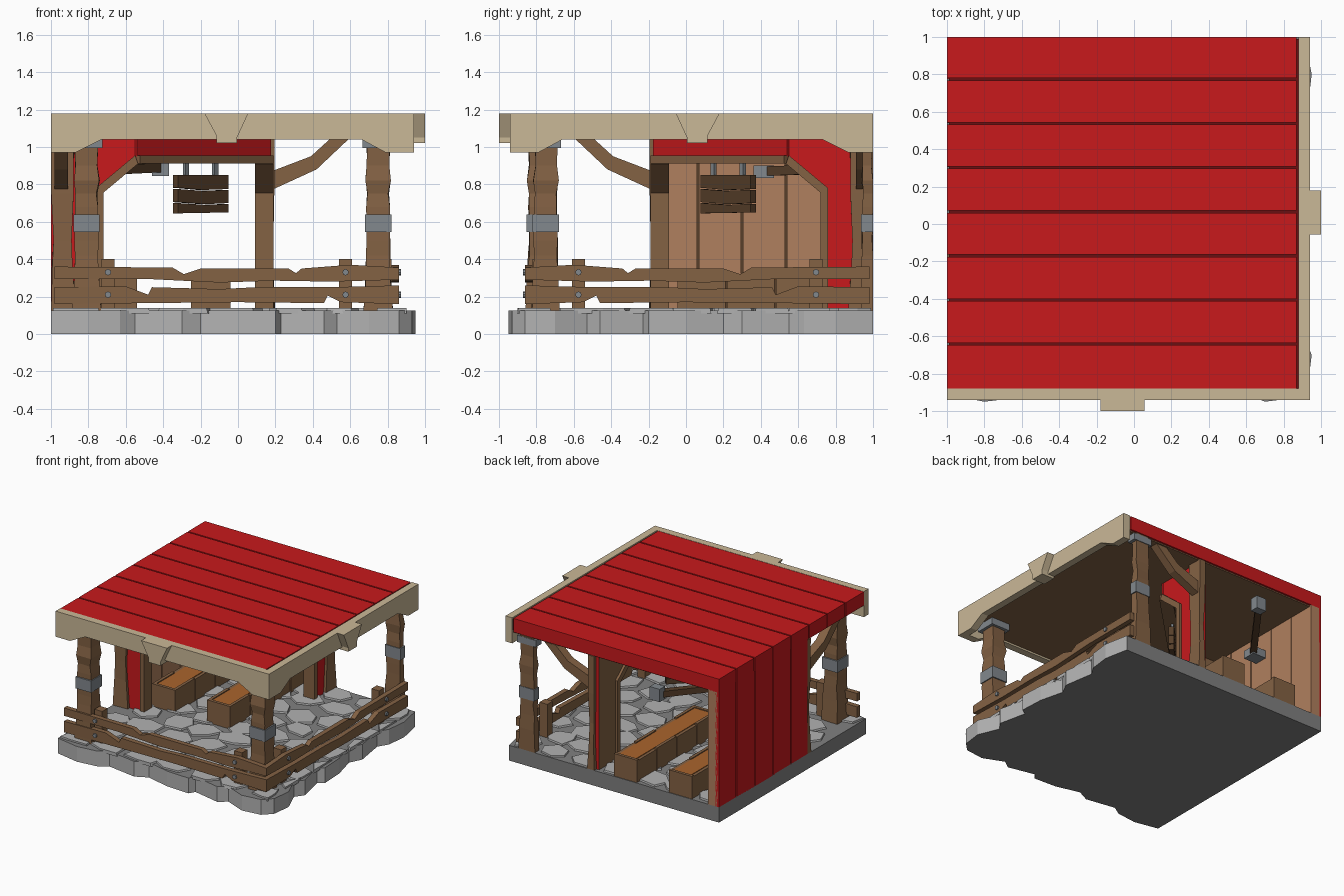
import bpy, bmesh, math, random
from mathutils import Matrix, Vector

if "Cube" in bpy.data.objects:
    bpy.data.objects.remove(bpy.data.objects["Cube"])

random.seed(4)
SWAP = Matrix(((0, -1, 0, 0), (-1, 0, 0, 0), (0, 0, 1, 0), (0, 0, 0, 1)))  # front side <-> right side


def material(name, hexcode):
    m = bpy.data.materials.new(name)
    c = [int(hexcode[i:i + 2], 16) / 255 for i in (0, 2, 4)]
    m.diffuse_color = [((v + 0.055) / 1.055) ** 2.4 if v > 0.04 else v / 12.92 for v in c] + [1]
    m.use_nodes = True
    m.node_tree.nodes["Principled BSDF"].inputs["Base Color"].default_value = m.diffuse_color
    return m


RED = material("red paint", "C8191C")
DARKRED = material("dark red groove", "6A1012")
BEIGE = material("pale timber", "CAB897")
WOOD = material("brown wood", "846244")
DARKWOOD = material("dark wood", "573F2A")
PLANK = material("light planks", "B0805E")
ORANGE = material("orange wood", "AA642C")
STONE = material("light stone", "B2B2B2")
DARKSTONE = material("dark stone", "808080")
IRON = material("iron", "82888D")


def finish(name, bm, mats, rule=None, both=False):
    """Make the object; rule picks a material from a face normal; both adds a mirrored twin."""
    bmesh.ops.recalc_face_normals(bm, faces=bm.faces)
    bm.normal_update()
    if rule:
        for f in bm.faces:
            f.material_index = rule(f.normal)
    for twin in range(2 if both else 1):
        if twin:
            bmesh.ops.transform(bm, matrix=SWAP, verts=bm.verts)
            bmesh.ops.reverse_faces(bm, faces=bm.faces)
        me = bpy.data.meshes.new(name)
        bm.to_mesh(me)
        for m in mats:
            me.materials.append(m)
        o = bpy.data.objects.new(("right_" if twin else "front_" if both else "") + name, me)
        bpy.context.collection.objects.link(o)
    bm.free()
    return o


def prism(name, pts, axis, lo, hi, mats, rule=None, both=False):
    """Extrude a 2D outline along an axis."""
    bm = bmesh.new()
    put = {'x': lambda a, b: (lo, a, b), 'y': lambda a, b: (a, lo, b), 'z': lambda a, b: (a, b, lo)}[axis]
    f = bm.faces.new([bm.verts.new(put(*p)) for p in pts])
    r = bmesh.ops.extrude_face_region(bm, geom=[f])
    d = Vector([hi - lo if axis == k else 0 for k in 'xyz'])
    bmesh.ops.translate(bm, vec=d, verts=[v for v in r['geom'] if isinstance(v, bmesh.types.BMVert)])
    return finish(name, bm, mats, rule, both)


def box(name, x0, x1, y0, y1, z0, z1, mat, both=False):
    return prism(name, [(x0, y0), (x1, y0), (x1, y1), (x0, y1)], 'z', z0, z1, [mat], None, both)


def beam(name, a, b, w, h, mat):
    """Box between two points."""
    a, b = Vector(a), Vector(b)
    d = b - a
    bm = bmesh.new()
    bmesh.ops.create_cube(bm, size=1)
    m = Matrix.Translation((a + b) / 2) @ d.to_track_quat('X', 'Z').to_matrix().to_4x4()
    bmesh.ops.transform(bm, matrix=m @ Matrix.Diagonal((d.length, w, h, 1)), verts=bm.verts)
    finish(name, bm, [mat])


def post(name, cx, cy, hx, hy, rows, jit=0.005, both=False):
    """Rough-hewn post: stacked rectangles (z, scale)."""
    bm = bmesh.new()
    rings = []
    for z, s in rows:
        rings.append([bm.verts.new((max(cx + sx * hx * s + random.uniform(-jit, jit), -1),
                                    min(cy + sy * hy * s + random.uniform(-jit, jit), 1), z))
                      for sx, sy in ((-1, -1), (1, -1), (1, 1), (-1, 1))])
    bm.faces.new(rings[0])
    bm.faces.new(rings[-1])
    for p, q in zip(rings, rings[1:]):
        for i in range(4):
            bm.faces.new((p[i], p[(i + 1) % 4], q[(i + 1) % 4], q[i]))
    finish(name, bm, [WOOD], None, both)


# stone base with a broken front and right edge
edge = [(-1, -.91), (-.8, -.95), (-.63, -.93), (-.55, -.88), (-.3, -.92), (-.2, -.87), (0, -.92), (.2, -.93),
        (.23, -.88), (.46, -.93), (.53, -.88), (.7, -.95), (.86, -.93)]
outline = edge + [(-y, -x) for x, y in reversed(edge)] + [(-1, 1)]
prism("stone_base", outline, 'z', 0, .125, [DARKSTONE, STONE],
      lambda n: 1 if abs(n.z) < .5 and (n.x > .3 or n.y < -.3) and n.x < .999 and n.y > -.999 else 0)

# flagstones
bm = bmesh.new()
for r in range(9):
    for c in range(7):
        x = -.85 + c * .28 + (r % 2) * .13 + random.uniform(-.03, .03)
        y = -.82 + r * .213 + random.uniform(-.03, .03)
        a0, rings = random.random(), ([], [])
        rad = [random.uniform(.1, .16) for _ in range(6)]
        for k in range(6):
            a = a0 + k * math.pi / 3
            for ring, z, s in ((rings[0], .11, 1), (rings[1], .138, .93)):
                px = x + math.cos(a) * rad[k] * s * 1.1
                py = y + math.sin(a) * rad[k] * s * .88
                ring.append(bm.verts.new((max(-.99, min(.9, px)), max(-.9, min(.99, py)), z)))
        bm.faces.new(rings[1])
        for k in range(6):
            j = (k + 1) % 6
            bm.faces.new((rings[0][k], rings[0][j], rings[1][j], rings[1][k]))
finish("flagstones", bm, [STONE])

# roof: boards over a dark deck
box("roof_deck", -.99, .88, -.88, .99, 1.075, 1.165, DARKRED)
box("roof_ceiling", -.985, .88, -.88, .985, 1.055, 1.08, WOOD)
cuts = [1, .774, .538, .302, .066, -.17, -.406, -.642, -.88]
for i, (b, a) in enumerate(zip(cuts, cuts[1:])):
    box("roof_board_%d" % i, -1, .87, a + (.006 if i < 7 else 0), b - (.006 if i else 0), 1.065, 1.178, RED)

# pale fascia with keystones, front and right
prism("fascia", [(-1, 1.18), (-1, .97), (-.87, .97), (-.73, 1.04), (.66, 1.04), (.79, .97), (.94, .97), (.94, 1.18)],
      'y', -.94, -.88, [BEIGE], None, True)
prism("keystone", [(-.18, 1.18), (-.115, 1.06), (-.115, 1.02), (-.005, 1.02), (-.005, 1.05), (.055, 1.18)],
      'y', -1, -.885, [BEIGE], None, True)

# porch posts with iron bands
rows = [(.12, 1.1), (.3, 1), (.42, .9), (.5, .92), (.68, .88), (.75, .82), (.82, .98), (.9, .86), (1.06, .92)]
for n, x, y, hy in (("corner", .75, -.75, .068), ("left", -.81, -.78, .068), ("back", .75, .97, .03)):
    post(n + "_post", x, y, .068, hy, rows)
    box(n + "_band", x - .07, x + .07, y - hy - .004, min(y + hy + .004, 1), .545, .64, IRON)
    box(n + "_cap", x - .085, x + .085, y - hy - .015, min(y + hy + .015, 1), .995, 1.05, IRON)

# broken rails, rail posts and bolts
upper = [(-.98, .36), (-.35, .355), (-.29, .32), (-.2, .35), (.27, .35), (.31, .325), (.34, .35), (.6, .37),
         (.86, .355), (.86, .29), (.5, .28), (.2, .285), (-.1, .275), (-.5, .295), (-.98, .295)]
lower = [(-.98, .25), (-.6, .255), (-.48, .21), (-.46, .25), (-.1, .24), (.1, .25), (.5, .25), (.86, .26),
         (.86, .16), (.55, .17), (.48, .205), (.46, .165), (0, .17), (-.5, .165), (-.98, .16)]
prism("upper_rail", upper, 'y', -.86, -.82, [WOOD], None, True)
prism("lower_rail", lower, 'y', -.86, -.82, [WOOD], None, True)
for x in (-.695, .575):
    box("rail_post", x - .035, x + .035, -.82, -.75, .12, .4, WOOD, True)
    for z in (.21, .33):
        prism("bolt", [(x + .017 * math.cos(k * math.pi / 4), z + .017 * math.sin(k * math.pi / 4)) for k in range(8)],
              'y', -.872, -.85, [IRON], None, True)

# two red wing walls with a framed half arch
prism("wing_wall", [(-.97, .12), (-.75, .12), (-.75, .77), (-.55, .945), (-.55, 1.06), (-.97, 1.06)],
      'y', -.17, -.11, [RED, WOOD], lambda n: 1 if n.y > .5 else 0, True)
prism("wing_frame", [(-.76, .12), (-.76, .78), (-.55, .955), (-.535, .91), (-.72, .755), (-.72, .12)],
      'y', -.19, -.09, [WOOD], None, True)
post("wing_end_post", -.94, -.165, .058, .026,
     [(.12, 1.2), (.35, .95), (.5, .85), (.75, 1), (1.06, 1.1)], .004, True)

# header cutting diagonally across the open corner between the wings
beam("diagonal_header", (-.56, -.155, .933), (.155, .56, .933), .1, .045, WOOD)
beam("diagonal_header_panel", (-.56, -.155, 1.005), (.155, .56, 1.005), .06, .11, RED)

# solid left wall: red boards outside, planks inside
box("left_wall_core", -.985, -.91, -.1, .99, .1, 1.07, DARKWOOD)
box("left_wall_groove", -.988, -.98, -.14, .99, .1, 1.07, DARKRED)
box("left_wall_end", -.985, -.9, .985, 1, .12, 1.07, PLANK)
walls = [1, .77, .535, .3, .065, -.155]
for i, (b, a) in enumerate(zip(walls, walls[1:])):
    box("outer_board_%d" % i, -1, -.97, a + .006, b - (.006 if i else 0), .12, 1.07, RED)
    box("inner_plank_%d" % i, -.93, -.9, a + .005, b - .005, .12, 1.06, PLANK)

# braces from the wing ends to the fascia at both outer ends
brace = [(.18, .77), (.42, .88), (.6, 1.05), (.5, 1.05), (.39, .95), (.18, .87)]
prism("back_brace", brace, 'y', .91, .98, [WOOD])
prism("left_brace", [(-a, b) for a, b in brace], 'x', -.98, -.91, [WOOD])

# hanging sign of cracked boards on iron straps, under the diagonal header
turn = Matrix.Translation((-.2, .225, 0)) @ Matrix.Rotation(math.pi / 4, 4, 'Z')
sign = [[(-.19, .7), (-.19, .645), (.19, .65), (.19, .695), (.02, .69)],
        [(-.19, .775), (-.19, .705), (.02, .694), (.19, .70), (.19, .77), (0, .765)],
        [(-.19, .85), (-.19, .782), (0, .77), (.19, .775), (.19, .85)]]
for p in sign:
    prism("sign_board", p, 'y', -.02, .02, [DARKWOOD]).matrix_world = turn
for x in (-.11, .11):
    box("sign_strap", x - .014, x + .014, -.01, .01, .84, .92, IRON).matrix_world = turn

# iron-ended lamp beam crossing the back corner
beam("lamp_beam", (-.42, .96, .89), (-.82, .42, .87), .05, .05, DARKWOOD)
box("lamp_beam_back_iron", -.46, -.37, .93, 1, .845, .95, IRON)
box("lamp_beam_wall_iron", -.9, -.78, .36, .47, .835, .9, IRON)

# two long benches: boxed sides, dark rim gap, orange tops
for n, x0, x1 in (("left", -.75, -.54), ("right", -.25, -.04)):
    box(n + "_bench_core", x0 + .015, x1 - .015, -.03, .98, .12, .29, DARKWOOD)
    for i in range(4):
        y0 = -.045 + i * .261
        for s in (x0, x1 - .025):
            box(n + "_bench_side", s, s + .025, y0 + .004, y0 + .257, .12, .31 - .008 * (i % 2), WOOD)
    for y in (-.045, .97):
        box(n + "_bench_end", x0, x1, y, y + .025, .12, .31, WOOD)
    box(n + "_bench_top", x0 + .028, x1 - .028, -.015, .965, .28, .305, ORANGE)
